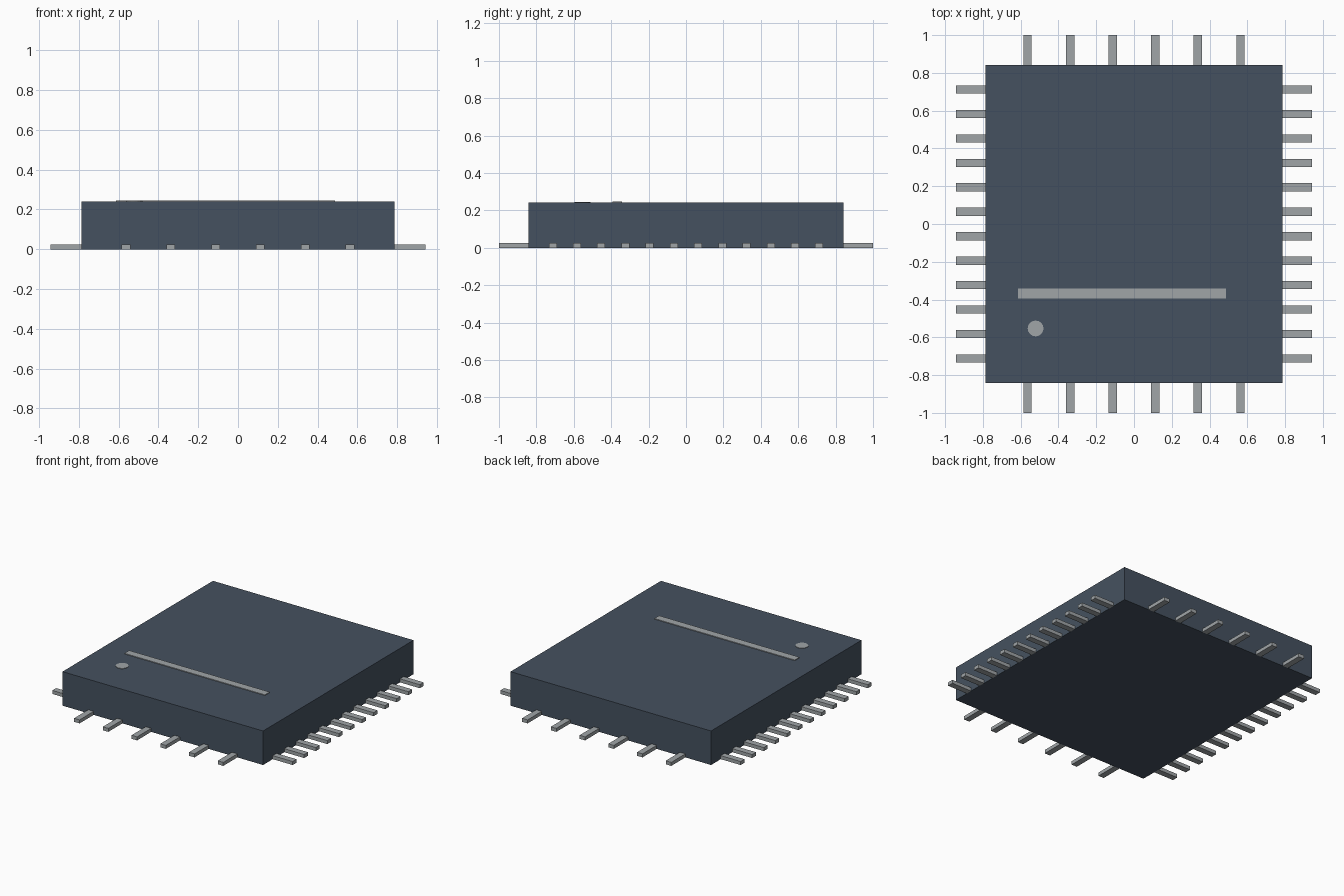
import bpy

default = bpy.data.objects.get("Cube")
if default:
    bpy.data.objects.remove(default, do_unlink=True)


def make_material(name, rgb):
    mat = bpy.data.materials.new(name)
    mat.use_nodes = True
    color = (*rgb, 1.0)
    mat.diffuse_color = color
    mat.node_tree.nodes["Principled BSDF"].inputs["Base Color"].default_value = color
    return mat


slate = make_material("slate_plastic", (0.06, 0.083, 0.115))
metal = make_material("light_grey_metal", (0.35, 0.376, 0.39))


def box(name, low, high, mat):
    """Axis-aligned box between two corners."""
    center = [(a + b) / 2 for a, b in zip(low, high)]
    bpy.ops.mesh.primitive_cube_add(size=1, location=center)
    obj = bpy.context.object
    obj.name = name
    obj.scale = [b - a for a, b in zip(low, high)]
    bpy.ops.object.transform_apply(location=False, rotation=False, scale=True)
    obj.data.materials.append(mat)
    return obj


HALF_X, HALF_Y, TOP = 0.786, 0.842, 0.241
TIP_X, TIP_Y = 0.942, 1.0
PIN_HALF, PIN_TOP = 0.0215, 0.025

# Package body
box("package_body", (-HALF_X, -HALF_Y, 0), (HALF_X, HALF_Y, TOP), slate)

# Raised strip and orientation dot on the top face
box("top_strip", (-0.614, -0.394, TOP), (0.487, -0.341, TOP + 0.005), metal)
bpy.ops.mesh.primitive_cylinder_add(vertices=16, radius=0.042, depth=0.003,
                                    location=(-0.521, -0.553, TOP + 0.0015))
dot = bpy.context.object
dot.name = "orientation_dot"
dot.data.materials.append(metal)

# Pins along the front and back
for i in range(6):
    x = (i - 2.5) * 0.2252
    box(f"front_pin_{i + 1}", (x - PIN_HALF, -TIP_Y, 0), (x + PIN_HALF, -HALF_Y, PIN_TOP), metal)
    box(f"back_pin_{i + 1}", (x - PIN_HALF, HALF_Y, 0), (x + PIN_HALF, TIP_Y, PIN_TOP), metal)

# Pins along the two sides
for i in range(12):
    y = (i - 5.5) * 0.1295
    box(f"right_pin_{i + 1}", (-TIP_X, y - PIN_HALF, 0), (-HALF_X, y + PIN_HALF, PIN_TOP), metal)
    box(f"left_pin_{i + 1}", (HALF_X, y - PIN_HALF, 0), (TIP_X, y + PIN_HALF, PIN_TOP), metal)
